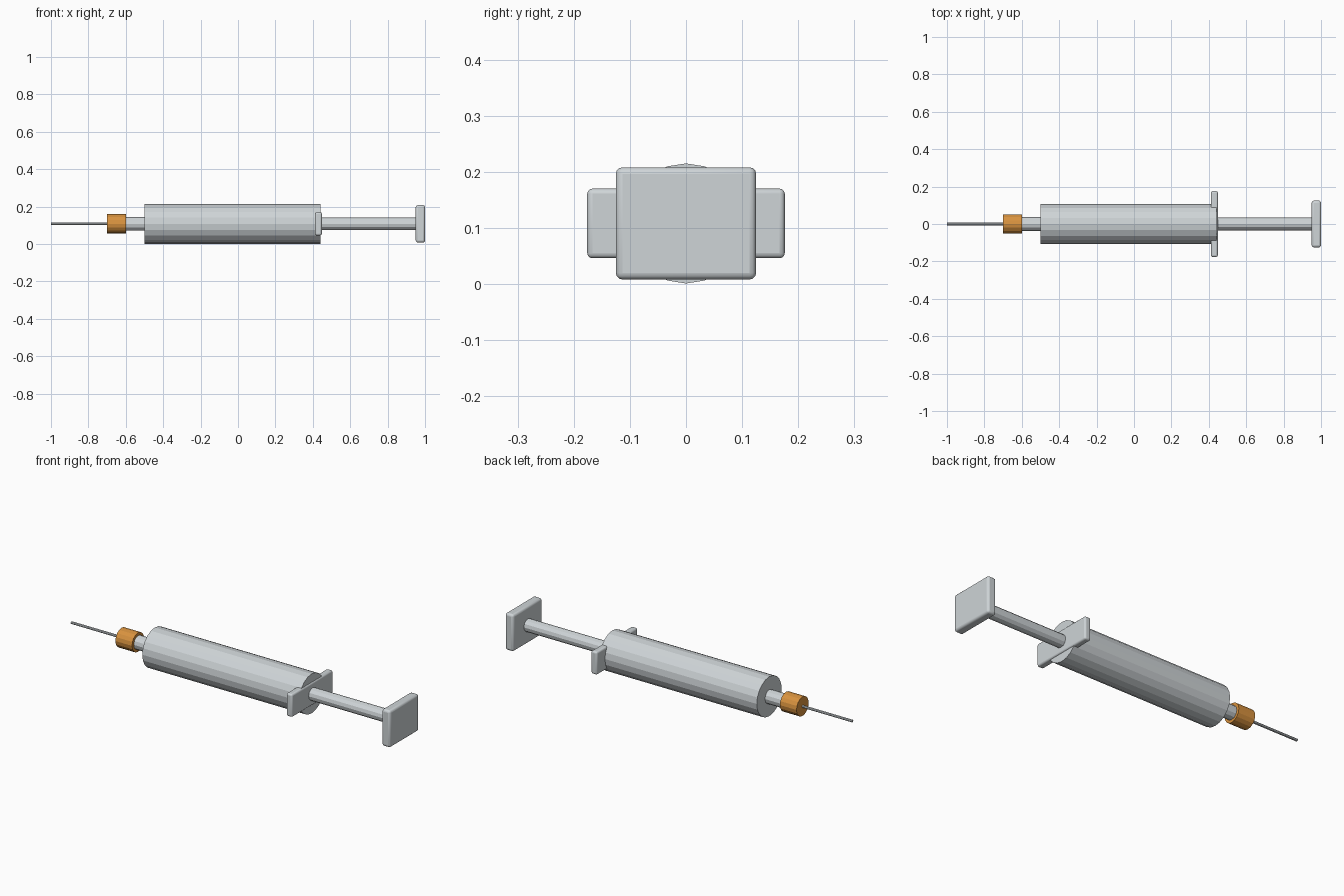
import bpy
import math

cube = bpy.data.objects.get("Cube")
if cube:
    bpy.data.objects.remove(cube, do_unlink=True)

AXIS_Z = 0.108


def material(name, color):
    mat = bpy.data.materials.new(name)
    mat.use_nodes = True
    mat.diffuse_color = color
    bsdf = mat.node_tree.nodes["Principled BSDF"]
    bsdf.inputs["Base Color"].default_value = color
    return mat


grey = material("pale grey", (0.62, 0.66, 0.68, 1))
orange = material("orange", (0.69, 0.29, 0.05, 1))


def tube(name, x0, x1, radius, sides, mat):
    """Faceted cylinder along x with a vertex at the top."""
    bpy.ops.mesh.primitive_cylinder_add(
        vertices=sides, radius=radius, depth=x1 - x0,
        location=((x0 + x1) / 2, 0, AXIS_Z), rotation=(0, math.pi / 2, 0))
    ob = bpy.context.object
    ob.name = name
    ob.data.materials.append(mat)
    return ob


def plate(name, x0, x1, width, height, bevel, mat):
    """Flat slab across the axis with rounded edges."""
    bpy.ops.mesh.primitive_cube_add(size=1, location=((x0 + x1) / 2, 0, AXIS_Z))
    ob = bpy.context.object
    ob.name = name
    ob.scale = (x1 - x0, width, height)
    bpy.ops.object.transform_apply(location=False, rotation=False, scale=True)
    ob.data.materials.append(mat)
    mod = ob.modifiers.new("rounded edges", "BEVEL")
    mod.width = bevel
    mod.segments = 3
    bpy.ops.object.shade_smooth_by_angle(angle=math.radians(35))
    return ob


# Needle end
tube("needle", -1.0, -0.69, 0.007, 8, grey)
tube("needle_hub", -0.7, -0.6, 0.052, 16, orange)
tube("nozzle", -0.61, -0.49, 0.037, 12, grey)

# Body with finger grips
tube("barrel", -0.5, 0.442, 0.107, 20, grey)
plate("finger_flange", 0.412, 0.448, 0.352, 0.124, 0.009, grey)

# Plunger
tube("plunger_rod", 0.43, 0.96, 0.034, 12, grey)
plate("thumb_plate", 0.95, 1.0, 0.25, 0.2, 0.012, grey)
